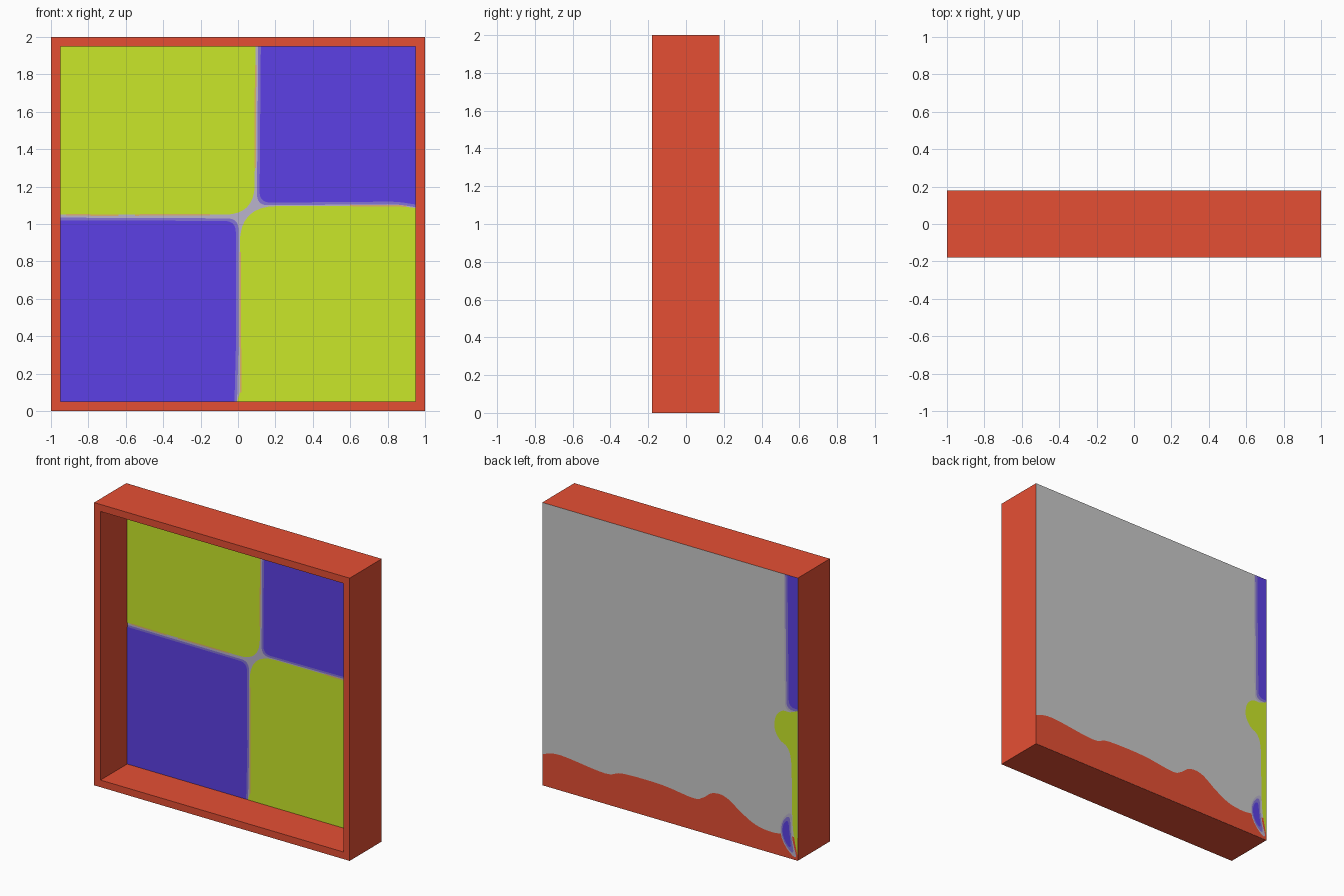
import bpy, bmesh, math
from mathutils import Vector

if "Cube" in bpy.data.objects:
    bpy.data.objects.remove(bpy.data.objects["Cube"])


def lin(c):
    c /= 255
    return c / 12.92 if c <= 0.04045 else ((c + 0.055) / 1.055) ** 2.4


def material(name, r, g, b):
    m = bpy.data.materials.new(name)
    m.diffuse_color = (lin(r), lin(g), lin(b), 1)
    m.use_nodes = True
    m.node_tree.nodes["Principled BSDF"].inputs["Base Color"].default_value = m.diffuse_color
    return m


RED = material("red_frame", 229, 79, 52)
GREEN = material("lime_green", 203, 232, 42)
PURPLE = material("purple", 92, 64, 229)
MID = material("mid_purple", 132, 115, 215)
PALE = material("pale_lavender", 186, 180, 204)
GREY = material("grey_back", 202, 202, 202)
TAN = material("tan_line", 222, 176, 110)

FRONT, PANEL, BACK = -0.18, 0.12, 0.178


def add_object(name, bm, mats):
    me = bpy.data.meshes.new(name)
    bm.to_mesh(me)
    bm.free()
    for m in mats:
        me.materials.append(m)
    ob = bpy.data.objects.new(name, me)
    bpy.context.collection.objects.link(ob)
    return ob


def round_corners(pts, radii, steps=8):
    """Outline with each corner eased by its own radius."""
    out = []
    for i, (p, r) in enumerate(zip(pts, radii)):
        p = Vector(p)
        if r == 0:
            out.append(p)
            continue
        a = p + (Vector(pts[i - 1]) - p).normalized() * r
        b = p + (Vector(pts[(i + 1) % len(pts)]) - p).normalized() * r
        for k in range(steps + 1):
            t = k / steps
            out.append(a * (1 - t) ** 2 + p * 2 * t * (1 - t) + b * t * t)
    return out


def smooth(pts, steps=5):
    """Smooth open curve through the points."""
    p = [Vector(q) for q in [pts[0]] + pts + [pts[-1]]]
    out = []
    for a, b, c, d in zip(p, p[1:], p[2:], p[3:]):
        for k in range(steps):
            t = k / steps
            out.append(0.5 * (2 * b + (c - a) * t + (2 * a - 5 * b + 4 * c - d) * t * t
                              + (3 * b - a - 3 * c + d) * t ** 3))
    return out + [p[-1]]


def paint(name, outline, mat, y, facing):
    """Flat painted patch in the x-z plane, facing -y (front) or +y (back)."""
    bm = bmesh.new()
    f = bm.faces.new([bm.verts.new((q[0], y, q[1])) for q in outline])
    f.normal_update()
    if f.normal.y * facing < 0:
        f.normal_flip()
    bmesh.ops.triangulate(bm, faces=[f])
    return add_object(name, bm, [mat])


# Frame: a box with a deep recess in the front
bm = bmesh.new()
bmesh.ops.create_cube(bm, size=1)
for v in bm.verts:
    v.co = (v.co.x * 2, FRONT if v.co.y < 0 else BACK, v.co.z * 2 + 1)
bm.normal_update()
front = [f for f in bm.faces if f.normal.y < -0.9]
bmesh.ops.inset_region(bm, faces=front, thickness=0.05, depth=0, use_even_offset=True)
ext = bmesh.ops.extrude_face_region(bm, geom=front)["geom"]
for v in ext:
    if isinstance(v, bmesh.types.BMVert):
        v.co.y = PANEL
for f in [f for f in front if f.is_valid]:
    bm.faces.remove(f)
bmesh.ops.recalc_face_normals(bm, faces=bm.faces[:])
for f in bm.faces:
    y = f.calc_center_median().y
    if abs(f.normal.y) > 0.9:
        f.material_index = 1 if abs(y - PANEL) < 0.01 else 2 if y > 0.15 else 0
add_object("frame", bm, [RED, PALE, GREY])

# Picture: four coloured quarters with pale seams
E, B, T = 0.95, 0.05, 1.95
paint("green_upper_left",
      round_corners([(-E, 1.05), (0.088, 1.05), (0.094, T), (-E, T)], [0, 0.16, 0, 0]),
      GREEN, PANEL - 0.003, -1)
paint("green_lower_right",
      round_corners([(-0.005, B), (0.016, 0.12), (0.008, 1.095), (0.85, 1.098), (E, 1.085), (E, B)],
                    [0, 0.03, 0.2, 0.05, 0, 0]), GREEN, PANEL - 0.003, -1)
for name, mat, g, y in (("seam", MID, 0, 0.001), ("purple", PURPLE, 0.014, 0.002)):
    paint(name + "_upper_right",
          round_corners([(0.108 + g, T), (0.101 + g, 1.1 + g), (0.85, 1.106 + g),
                         (E, 1.09 + g), (E, T)], [0, 0.06, 0.05, 0, 0]),
          mat, PANEL - y, -1)
    paint(name + "_lower_left",
          round_corners([(-E, 1.034 - g), (0.002 - g, 1.03 - g), (0.004 - g, 0.4),
                         (-0.005 - g, B), (-E, B)],
                        [0, 0.06, 0.05, 0, 0]), mat, PANEL - y, -1)

# Picture: thin broken tan lines along the green edges
for i, (x0, z0, x1, z1) in enumerate(((-0.92, 1.05, -0.64, 1.046), (-0.55, 1.048, -0.15, 1.05),
                                      (0.6, 1.099, 0.9, 1.096), (0.014, 0.1, 0.012, 0.85),
                                      (0.092, 1.3, 0.094, 1.85))):
    d = Vector((x1 - x0, z1 - z0)).normalized().orthogonal() * 0.004
    a, b = Vector((x0, z0)), Vector((x1, z1))
    paint(f"tan_line_{i + 1}", [a - d, b - d, b + d, a + d], TAN, PANEL - 0.004, -1)

# Back: wavy red band along the bottom
wave = smooth([(1, 0.22), (0.86, 0.25), (0.51, 0.215), (0.37, 0.25), (0.07, 0.253),
               (-0.18, 0.225), (-0.26, 0.25), (-0.32, 0.295), (-0.39, 0.308), (-0.46, 0.288),
               (-0.56, 0.222), (-0.67, 0.167), (-0.79, 0.149), (-0.9, 0.16), (-1, 0.16)])
paint("back_red_band", wave + [(-1, 0), (1, 0)], RED, BACK + 0.0005, 1)

# Back: purple strip with pale and mid edges
for i, (name, mat, g) in enumerate((("pale", PALE, 0), ("mid", MID, 0.012),
                                    ("purple", PURPLE, 0.03))):
    paint("back_strip_" + name,
          round_corners([(-1, 2), (-0.89 - g, 2), (-0.9 - g, 1.04 + g), (-1, 1.04 + g)],
                        [0, 0, 0.05, 0]), mat, BACK + 0.0005 * (i + 1), 1)

# Back: green blob running down the edge
blob = smooth([(-1, 1.06), (-0.94, 1.035), (-0.88, 1.03), (-0.83, 0.98), (-0.82, 0.89),
               (-0.86, 0.82), (-0.92, 0.78), (-0.95, 0.68), (-0.955, 0.4),
               (-0.965, 0.2), (-1, 0.03)])
paint("back_green_blob", blob, GREEN, BACK + 0.0018, 1)

# Back: small purple spot near the corner, bent toward the edge
for i, (name, mat, s) in enumerate((("pale", PALE, 1), ("mid", MID, 0.82), ("purple", PURPLE, 0.6))):
    ring = []
    for k in range(24):
        a = math.tau * k / 24
        z = math.sin(a) * 0.15 * s
        x = -0.91 + math.cos(a) * 0.045 * s + z * 0.12 - 2.2 * z * z
        ring.append((max(x, -1), 0.17 + z))
    paint("back_spot_" + name, ring, mat, BACK + 0.0019 + 0.0001 * i, 1)
